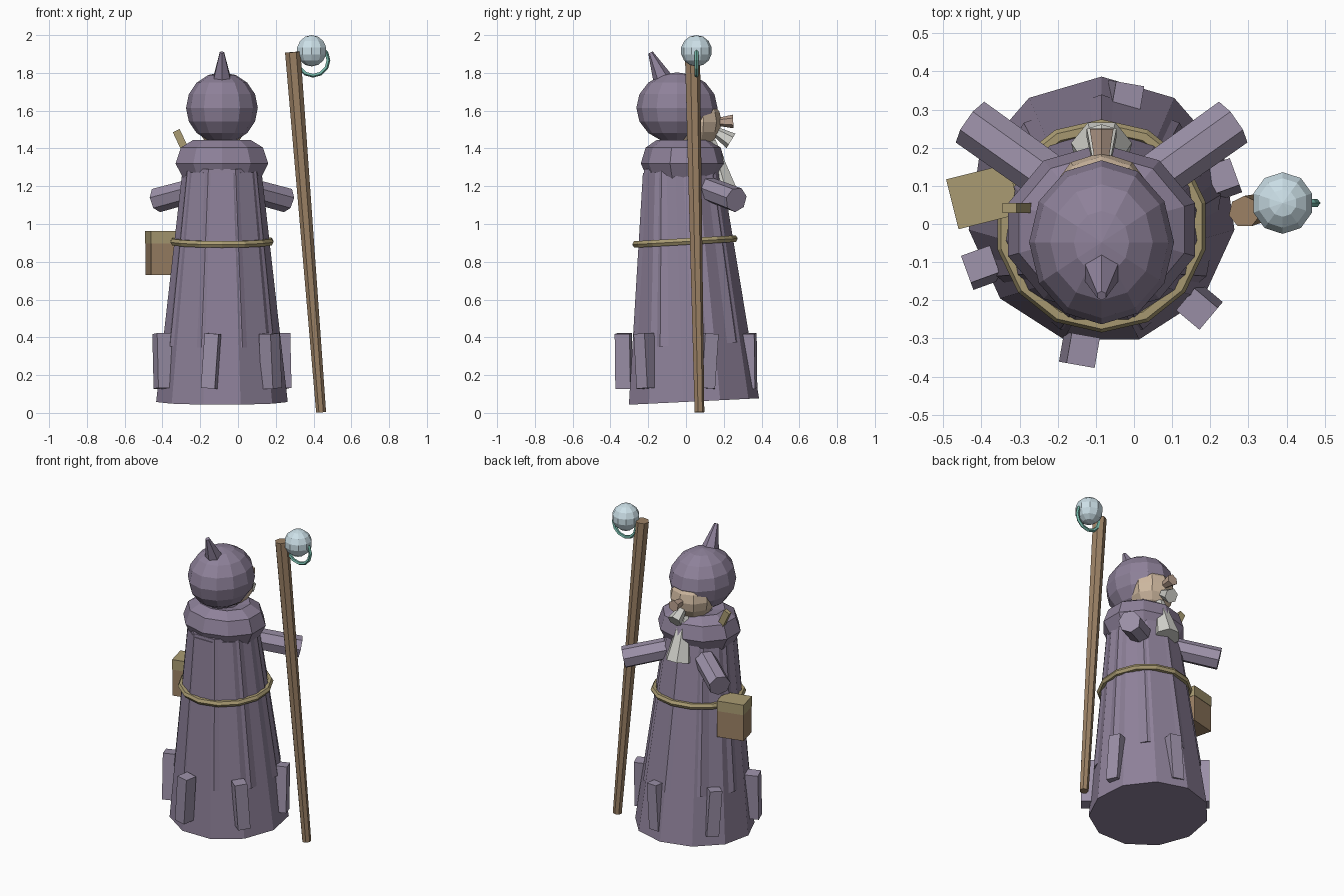
import bpy, bmesh, math
from mathutils import Vector, Matrix

if "Cube" in bpy.data.objects:
    bpy.data.objects.remove(bpy.data.objects["Cube"])

CX = -0.085  # figure's centre line


def material(name, rgb):
    m = bpy.data.materials.new(name)
    m.diffuse_color = (*rgb, 1)
    m.use_nodes = True
    m.node_tree.nodes["Principled BSDF"].inputs["Base Color"].default_value = m.diffuse_color
    return m


CLOTH = material("cloth", (0.27, 0.22, 0.32))
CLOTH_LIGHT = material("light_cloth", (0.33, 0.28, 0.39))
SKIN = material("skin", (0.62, 0.48, 0.35))
NOSE = material("nose_skin", (0.50, 0.36, 0.28))
HAIR = material("hair", (0.66, 0.66, 0.62))
GOLD = material("ochre", (0.40, 0.33, 0.17))
WOOD = material("wood", (0.33, 0.22, 0.13))
LEATHER = material("leather", (0.33, 0.22, 0.13))
GLASS = material("glass", (0.60, 0.74, 0.80))
JADE = material("jade", (0.18, 0.48, 0.40))


def finish(name, bm, mat, matrix=Matrix()):
    bmesh.ops.recalc_face_normals(bm, faces=bm.faces)
    me = bpy.data.meshes.new(name)
    bm.to_mesh(me)
    bm.free()
    me.materials.append(mat)
    ob = bpy.data.objects.new(name, me)
    ob.matrix_world = matrix
    bpy.context.collection.objects.link(ob)
    return ob


def frustum(name, p0, p1, r0, r1, sides, mat):
    """Tapered cylinder from p0 to p1."""
    p0, p1 = Vector(p0), Vector(p1)
    d = p1 - p0
    bm = bmesh.new()
    bmesh.ops.create_cone(bm, cap_ends=True, segments=sides, radius1=r0, radius2=r1, depth=d.length)
    rot = Vector((0, 0, 1)).rotation_difference(d).to_matrix().to_4x4()
    return finish(name, bm, mat, Matrix.Translation((p0 + p1) / 2) @ rot)


def ball(name, loc, radii, seg, rings, mat):
    bm = bmesh.new()
    bmesh.ops.create_uvsphere(bm, u_segments=seg, v_segments=rings, radius=1)
    bmesh.ops.scale(bm, vec=radii, verts=bm.verts)
    return finish(name, bm, mat, Matrix.Translation(loc))


def lathe(name, profile, seg, mat, matrix, closed=True):
    """Revolve (radius, z) points into a ring with a closed cross-section."""
    bm = bmesh.new()
    rows = []
    for i in range(seg):
        a = 2 * math.pi * i / seg + math.pi / 2
        rows.append([bm.verts.new((r * math.cos(a), r * math.sin(a), z)) for r, z in profile])
    n = len(profile)
    for i in range(seg):
        a, b = rows[i], rows[(i + 1) % seg]
        for j in range(n):
            k = (j + 1) % n
            bm.faces.new((a[j], b[j], b[k], a[k]))
    return finish(name, bm, mat, matrix)


def circle(major, minor, n):
    return [(major + minor * math.cos(2 * math.pi * i / n), minor * math.sin(2 * math.pi * i / n))
            for i in range(n)]


def box(name, loc, size, mat, rot=Matrix()):
    bm = bmesh.new()
    bmesh.ops.create_cube(bm, size=1)
    bmesh.ops.scale(bm, vec=size, verts=bm.verts)
    return finish(name, bm, mat, Matrix.Translation(loc) @ rot)


def turn(deg, axis):
    return Matrix.Rotation(math.radians(deg), 4, axis)


# Robe: leaning skirt and overlapping upper coat
frustum("robe", (CX, 0.035, 0.06), (CX, -0.025, 1.28), 0.352, 0.212, 11, CLOTH)
frustum("coat", (CX, 0.022, 0.36), (CX, -0.025, 1.30), 0.318, 0.21, 9, CLOTH)

# Hem tabs around the skirt
for i in range(6):
    ang = 20 + 60 * i
    a = math.radians(ang)
    tilt = -4 if i % 2 == 0 else 4
    box(f"hem_tab_{i + 1}", (CX + 0.335 * math.cos(a), 0.335 * math.sin(a), 0.275),
        (0.08, 0.075, 0.29), CLOTH_LIGHT, turn(ang, 'Z') @ turn(tilt, 'X'))

# Belt
lathe("belt", circle(0.26, 0.02, 6), 14, GOLD,
      Matrix.Translation((CX, -0.005, 0.907)) @ turn(3.3, 'X'))

# Shoulder mantle
lathe("mantle", [(0.12, 1.25), (0.215, 1.24), (0.258, 1.32), (0.228, 1.405), (0.16, 1.445), (0.08, 1.43)],
      10, CLOTH, Matrix.Translation((CX, -0.015, 0)) @ Matrix.Diagonal((1, 0.87, 1, 1)))

# Arms
for side, label in ((1, "right"), (-1, "left")):
    frustum(f"{label}_sleeve", (CX + side * 0.095, 0.09, 1.195), (CX + side * 0.342, 0.266, 1.128),
            0.065, 0.067, 7, CLOTH_LIGHT)

# Head: hood, pointed tip, face, nose and beard
ball("hood", (CX, -0.048, 1.615), (0.19, 0.215, 0.188), 12, 8, CLOTH)
frustum("hood_tip", (CX, -0.115, 1.75), (CX, -0.188, 1.908), 0.058, 0.013, 6, CLOTH)
ball("face", (CX, 0.05, 1.54), (0.138, 0.138, 0.138), 10, 8, SKIN)
frustum("nose", (CX, 0.15, 1.54), (CX, 0.25, 1.543), 0.018, 0.036, 6, NOSE)
frustum("chin_tuft", (CX, 0.14, 1.50), (CX, 0.238, 1.44), 0.022, 0.045, 6, HAIR)
frustum("beard", (CX, 0.13, 1.44), (CX, 0.195, 1.175), 0.03, 0.082, 7, HAIR)

# Shoulder strap end
box("shoulder_strap", (-0.255, 0.042, 1.34), (0.04, 0.025, 0.34), GOLD, turn(-25, 'Y'))

# Hip pouch
box("pouch", (-0.395, 0.072, 0.82), (0.165, 0.13, 0.18), LEATHER, turn(14, 'Z'))
box("pouch_flap", (-0.395, 0.072, 0.93), (0.168, 0.135, 0.065), GOLD, turn(14, 'Z'))

# Staff with orb and holding ring
frustum("staff", (0.44, 0.07, 0.003), (0.29, 0.032, 1.91), 0.027, 0.042, 7, WOOD)
ball("orb", (0.39, 0.055, 1.917), (0.083, 0.083, 0.083), 10, 7, GLASS)
lathe("orb_ring", circle(0.081, 0.011, 5), 12, JADE,
      Matrix.Translation((0.397, 0.055, 1.867)) @ turn(90, 'X'))
